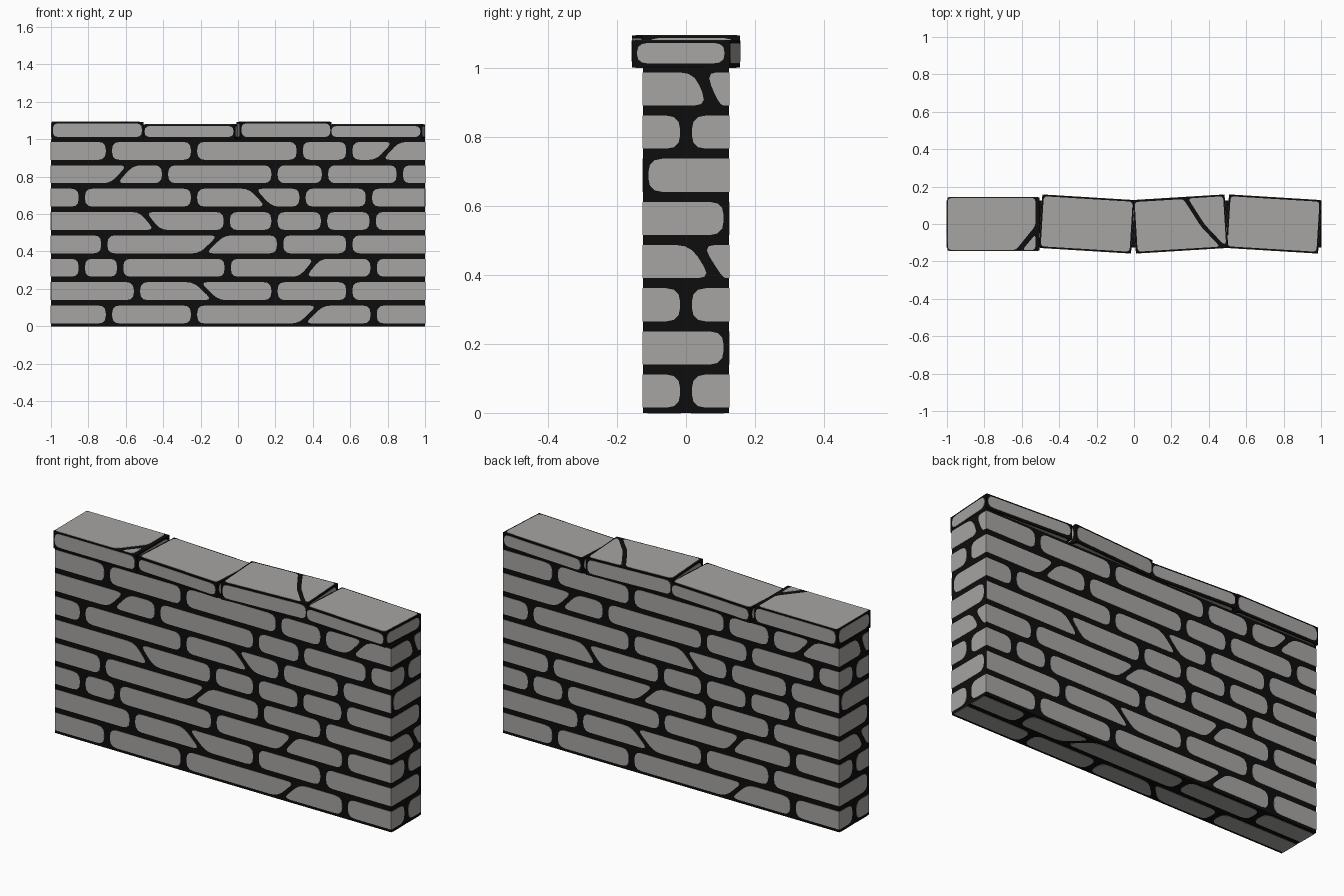
import bpy, bmesh, math
from mathutils import Vector, Matrix

if "Cube" in bpy.data.objects:
    bpy.data.objects.remove(bpy.data.objects["Cube"])

def make_material(name, rgb):
    m = bpy.data.materials.new(name)
    m.diffuse_color = (*rgb, 1)
    m.use_nodes = True
    m.node_tree.nodes["Principled BSDF"].inputs["Base Color"].default_value = m.diffuse_color
    return m

MORTAR = make_material("black mortar", (0.004, 0.004, 0.004))
STONE = make_material("grey stone", (0.385, 0.373, 0.365))
T = 0.0015                      # thickness of the stone plates
X, Y, Z = Vector((1, 0, 0)), Vector((0, 1, 0)), Vector((0, 0, 1))

def box(bm, size, centre):
    m = Matrix.Translation(centre) @ Matrix.Diagonal((*size, 1))
    bmesh.ops.create_cube(bm, size=1, matrix=m)

def rounded(pts, r, limit):
    """Round polygon corners, except those on the border |u| = limit."""
    out = []
    n = len(pts)
    for i in range(n):
        p, a, b = Vector(pts[i]), Vector(pts[i - 1]), Vector(pts[(i + 1) % n])
        if r == 0 or abs(p.x) >= limit - 1e-4:
            out.append(p)
            continue
        a = p + (a - p).normalized() * min(r, (a - p).length * 0.45)
        b = p + (b - p).normalized() * min(r, (b - p).length * 0.45)
        for t in (0, 0.33, 0.67, 1):
            out.append(a * (1 - t) ** 2 + p * 2 * t * (1 - t) + b * t * t)
    return out

def plate(bm, pts, origin, u, v, r=0.04, limit=9):
    """Thin stone plate on the face spanned by u, v; outward is u x v."""
    n = u.cross(v) * T
    flat = [origin + u * p.x + v * p.y for p in rounded(pts, r, limit)]
    low = [bm.verts.new(p) for p in flat]
    top = [bm.verts.new(p + n) for p in flat]
    faces = [bm.faces.new(top)]
    k = len(top)
    for i in range(k):
        j = (i + 1) % k
        faces.append(bm.faces.new((low[i], low[j], top[j], top[i])))
    for f in faces:
        f.material_index = 1

def courses(bm, rows, half, origin, u, v):
    """Rows of stones; each joint is (centre, slant from bottom to top)."""
    g = 0.017
    for i, row in enumerate(rows):
        z0, z1 = 0.125 * i + 0.015, 0.125 * i + 0.111
        joints = [(-half - g, 0)] + row + [(half + g, 0)]
        for (a, sa), (b, sb) in zip(joints, joints[1:]):
            if b - a < 2 * g + 0.02:
                continue
            plate(bm, [(a + g - sa / 2, z0), (b - g - sb / 2, z0),
                       (b - g + sb / 2, z1), (a + g + sa / 2, z1)],
                  origin, u, v, 0.04, half)

def finish(bm, name):
    me = bpy.data.meshes.new(name)
    bm.to_mesh(me)
    bm.free()
    me.materials.append(MORTAR)
    me.materials.append(STONE)
    ob = bpy.data.objects.new(name, me)
    bpy.context.collection.objects.link(ob)
    return ob

# Joint layout of the eight courses, from the bottom up
LONG = [
    [(-.69, 0), (-.235, 0), (.39, .1), (.725, 0)],
    [(-.54, 0), (-.17, -.1), (.195, 0), (.595, 0)],
    [(-.835, 0), (-.63, 0), (-.055, 0), (.385, .08), (.725, 0)],
    [(-.715, 0), (-.14, .1), (.225, 0), (.595, 0)],
    [(-.47, -.08), (-.06, 0), (.195, 0), (.46, 0), (.72, 0)],
    [(-.835, 0), (-.235, 0), (.12, -.09), (.345, 0), (.70, 0)],
    [(-.62, .09), (-.39, 0), (.195, 0), (.465, 0), (.865, 0)],
    [(-.69, 0), (-.235, 0), (.33, 0), (.595, 0), (.80, .09)],
]
SHORT = [[(0, 0)], [(.126, 0)], [(0, 0)], [(.06, -.06)],
         [(.126, 0)], [(-.126, 0)], [(0, 0)], [(.06, -.04)]]

# Wall: mortar core with stones on all four sides and underneath
bm = bmesh.new()
box(bm, (2, 0.25, 1), (0, 0, 0.5))
for s in (1, -1):
    courses(bm, LONG, 1.0, Vector((0, -0.125 * s, 0)), X * s, Z)
    courses(bm, SHORT, 0.125, Vector((s, 0, 0)), Y * s, Z)
courses(bm, LONG[:2], 1.0, Vector((0, 0.125, 0)), X, -Y)
finish(bm, "wall")

def rect(hu, v0, v1):
    return [(-hu, v0), (hu, v0), (hu, v1), (-hu, v1)]

# Coping stones: centre x, top height, turn in degrees, top-face pieces
HX, HY = 0.246, 0.142
PLAIN = [rect(HX - .008, -HY + .008, HY - .008)]
CHIPPED = [[(-.243, -.139), (.12, -.139), (.225, -.01), (.225, .139), (-.243, .139)],
           [(.155, -.139), (.225, -.139), (.225, -.055)]]
CRACKED = [[(-.236, -.134), (.205, -.134), (.11, -.02), (.025, .132), (-.236, .132)],
           [(.238, -.12), (.238, .134), (.05, .134), (.13, -.01), (.222, -.12)]]
COPING = [(-.752, 1.093, 0, CHIPPED), (-.253, 1.079, -3.5, PLAIN),
          (.247, 1.093, 3.5, CRACKED), (.746, 1.079, -3.5, PLAIN)]

for i, (cx, top, turn, pieces) in enumerate(COPING):
    bm = bmesh.new()
    h = top - 1.0
    box(bm, (2 * HX, 2 * HY, h), (0, 0, h / 2))
    for s in (1, -1):
        plate(bm, rect(HX - .008, .012, h - .008), Vector((0, -HY * s, 0)), X * s, Z, .03)
        plate(bm, rect(HY - .015, .012, h - .008), Vector((HX * s, 0, 0)), Y * s, Z, .03)
    for pts in pieces:
        plate(bm, pts, Vector((0, 0, h)), X, Y, .02)
    plate(bm, rect(HX - .01, -HY + .008, HY - .008), Vector((0, 0, 0)), X, -Y, .02)
    ob = finish(bm, f"coping_stone_{i + 1}")
    ob.location = (cx, 0, 1.0)
    ob.rotation_euler.z = math.radians(turn)
